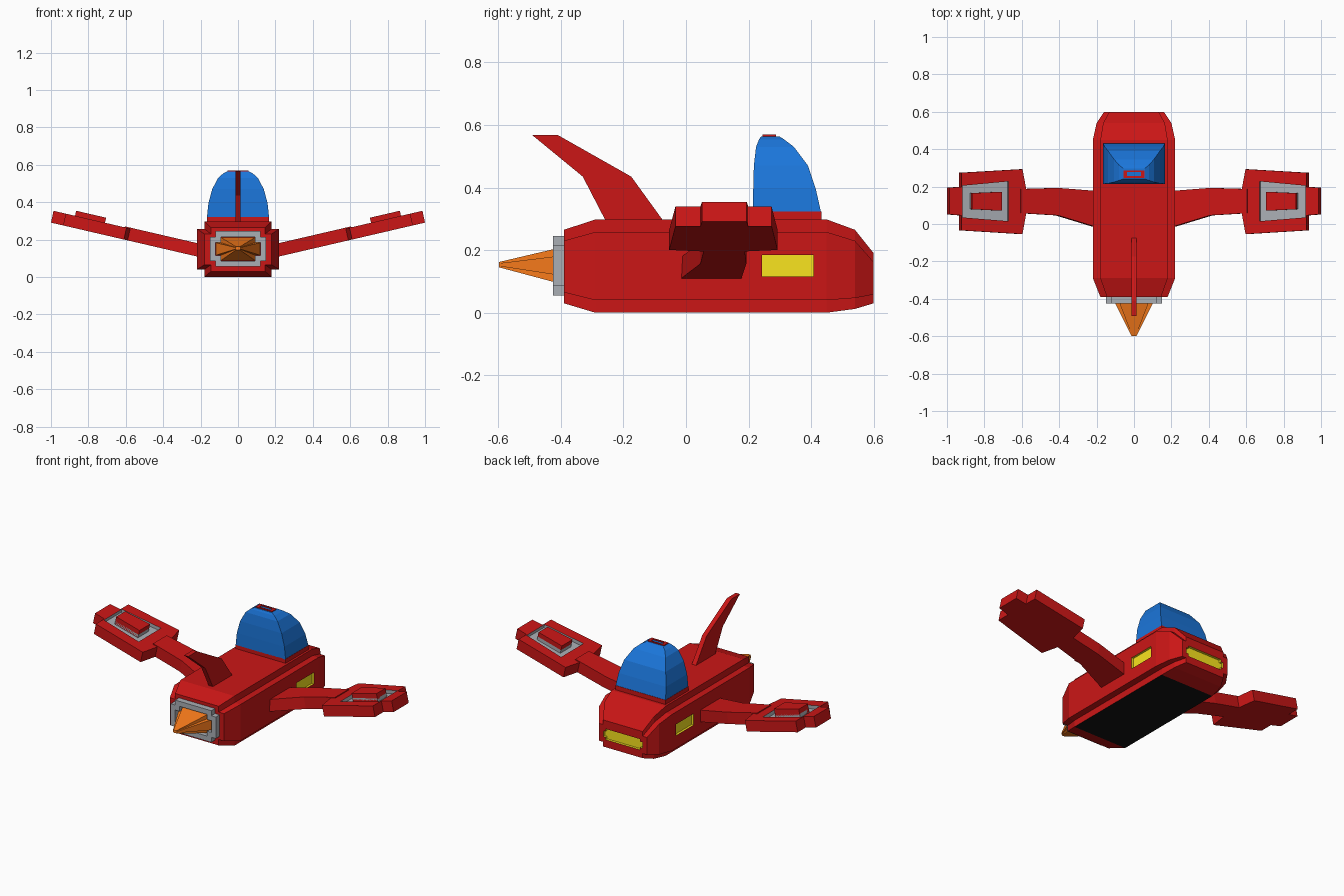
import bpy, bmesh

if "Cube" in bpy.data.objects:
    bpy.data.objects.remove(bpy.data.objects["Cube"])


def mat(name, rgb):
    m = bpy.data.materials.new(name)
    m.diffuse_color = (*rgb, 1)
    m.use_nodes = True
    m.node_tree.nodes["Principled BSDF"].inputs["Base Color"].default_value = m.diffuse_color
    return m


RED = mat("red", (0.60, 0.008, 0.008))
BLUE = mat("blue", (0.011, 0.18, 0.70))
YELLOW = mat("yellow", (0.95, 0.78, 0.013))
ORANGE = mat("orange", (0.95, 0.20, 0.011))
BLACK = mat("black", (0.006, 0.006, 0.006))
STEEL = mat("steel", (0.40, 0.425, 0.46))


def loft(name, rings, material, mirror=False, closed=False):
    """Skin equal-length rings of points; cap the ends, or join them if closed."""
    bm = bmesh.new()
    vs = [[bm.verts.new(p) for p in r] for r in rings]
    n = len(vs[0])
    pairs = list(zip(vs, vs[1:])) + ([(vs[-1], vs[0])] if closed else [])
    for a, b in pairs:
        for i in range(n):
            j = (i + 1) % n
            bm.faces.new((a[i], a[j], b[j], b[i]))
    if not closed:
        bm.faces.new(vs[0][::-1])
        bm.faces.new(vs[-1])
    bmesh.ops.recalc_face_normals(bm, faces=bm.faces)
    me = bpy.data.meshes.new(name)
    bm.to_mesh(me)
    bm.free()
    ob = bpy.data.objects.new(name, me)
    bpy.context.collection.objects.link(ob)
    me.materials.append(material)
    if mirror:
        ob.modifiers.new("mirror", 'MIRROR')
    return ob


def carve(target, cutter):
    """Cut a recess that takes the cutter's colour, then drop the cutter."""
    bpy.context.view_layer.objects.active = target
    m = target.modifiers.new("recess", 'BOOLEAN')
    m.operation = 'DIFFERENCE'
    m.solver = 'EXACT'
    m.material_mode = 'TRANSFER'
    m.object = cutter
    bpy.ops.object.modifier_apply(modifier=m.name)
    bpy.data.objects.remove(cutter)


def notched(y, hx, z0, z1, n):
    """Rectangle in the xz plane with a square notch in each corner."""
    half = [(hx - n, z0), (hx - n, z0 + n), (hx, z0 + n),
            (hx, z1 - n), (hx - n, z1 - n), (hx - n, z1)]
    return [(x, y, z) for x, z in half] + [(-x, y, z) for x, z in half[::-1]]


def rect(z, hx, y0, y1):
    return [(-hx, y0, z), (hx, y0, z), (hx, y1, z), (-hx, y1, z)]


def box(name, x0, x1, y0, y1, z0, z1, material):
    return loft(name, [[(x0, y0, z), (x1, y0, z), (x1, y1, z), (x0, y1, z)]
                       for z in (z0, z1)], material)


# Hull with notched edges
hull = loft("hull", [notched(-0.39, 0.18, 0.03, 0.265, 0.035),
                     notched(-0.29, 0.22, 0.0, 0.298, 0.04),
                     notched(0.45, 0.22, 0.0, 0.298, 0.04),
                     notched(0.54, 0.20, 0.012, 0.265, 0.035),
                     notched(0.60, 0.16, 0.03, 0.19, 0.028)], RED)
hull.data.materials.append(BLACK)
hull.data.materials.append(YELLOW)
for p in hull.data.polygons:  # black underside
    if p.center.z < 0.001:
        p.material_index = 1

# Recessed yellow windows on the nose and both sides
carve(hull, loft("nose_cutter", [notched(0.585, 0.13, 0.075, 0.14, 0.015),
                                 notched(0.65, 0.13, 0.075, 0.14, 0.015)], YELLOW))
for s in (-1, 1):
    a, b = sorted((s * 0.207, s * 0.26))
    carve(hull, box("side_cutter", a, b, 0.243, 0.407, 0.116, 0.184, YELLOW))

# Engine nozzle ring and flame
outer, inner = (0.15, 0.055, 0.245, 0.03), (0.12, 0.085, 0.215, 0.03)
loft("engine_nozzle", [notched(-0.38, *outer), notched(-0.425, *outer),
                       notched(-0.425, *inner), notched(-0.38, *inner)],
     STEEL, closed=True)
loft("engine_flame", [notched(-0.385, 0.12, 0.088, 0.212, 0.028),
                      notched(-0.598, 0.014, 0.145, 0.162, 0.004)], ORANGE)

# Canopy with its red rim and roof frame
loft("canopy", [rect(0.32, 0.166, 0.215, 0.432), rect(0.395, 0.158, 0.215, 0.415),
                rect(0.47, 0.138, 0.217, 0.39), rect(0.53, 0.106, 0.224, 0.345),
                rect(0.553, 0.08, 0.233, 0.315), rect(0.564, 0.058, 0.24, 0.298)], BLUE)
box("canopy_rim", -0.167, 0.167, 0.215, 0.433, 0.295, 0.324, RED)
loft("roof_frame", [rect(0.555, 0.055, 0.245, 0.287), rect(0.569, 0.055, 0.245, 0.287),
                    rect(0.569, 0.037, 0.256, 0.277), rect(0.555, 0.037, 0.256, 0.277)],
     RED, closed=True)

# Tail fin
fin = [(-0.492, 0.568), (-0.41, 0.568), (-0.175, 0.435), (-0.07, 0.29),
       (-0.255, 0.29), (-0.33, 0.435)]
loft("tail_fin", [[(x, y, z) for y, z in fin] for x in (-0.014, 0.014)], RED)


# Wings: plan outlines tilted up along the dihedral
def tilted(plan, lift):
    return [(x - 0.22 * lift, y - 0.004, 0.110 + 0.232 * (x - 0.22) + lift)
            for x, y in plan]


def wing_part(name, plan, low, high):
    return loft(name, [tilted(plan, low), tilted(plan, high)], RED)


arm = wing_part("wing_arm", [(0.20, -0.015), (0.23, -0.008), (0.42, 0.05), (0.62, 0.062),
                             (0.62, 0.191), (0.42, 0.197), (0.23, 0.182), (0.20, 0.179)],
                0, 0.068)
pod = wing_part("wing_pod", [(0.59, 0.06), (0.61, -0.05), (0.935, -0.03), (0.935, 0.05),
                             (1.0, 0.055), (1.0, 0.198), (0.935, 0.203), (0.935, 0.278),
                             (0.61, 0.297), (0.59, 0.191)], 0, 0.063)
small = [(0.725, 0.075), (0.885, 0.083), (0.885, 0.169), (0.725, 0.176)]
block = wing_part("wing_block", small, 0.03, 0.090)

# Sunken grey channel around each wing block
big = [(0.685, 0.019), (0.93, 0.039), (0.93, 0.209), (0.685, 0.232)]
carve(pod, loft("channel_cutter", [tilted(big, 0.043), tilted(big, 0.12),
                                   tilted(small, 0.12), tilted(small, 0.043)],
                STEEL, closed=True))
for part in (arm, pod, block):
    part.modifiers.new("mirror", 'MIRROR')
